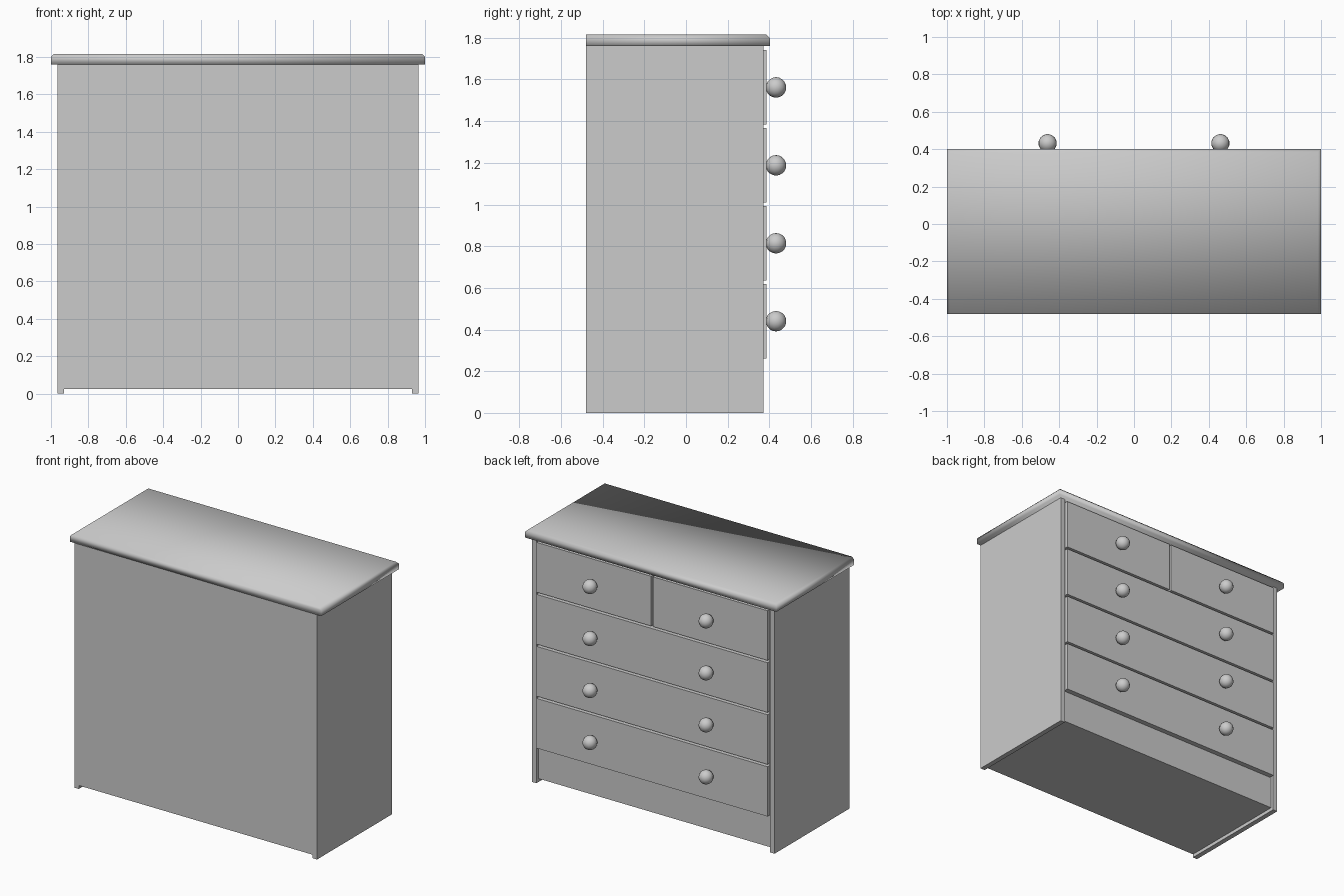
import bpy, bmesh, math

if "Cube" in bpy.data.objects:
    bpy.data.objects.remove(bpy.data.objects["Cube"])

BACK, RECESS, FRONT = -0.481, 0.35, 0.372


def finish(name, bm):
    bmesh.ops.recalc_face_normals(bm, faces=bm.faces[:])
    me = bpy.data.meshes.new(name)
    bm.to_mesh(me)
    bm.free()
    ob = bpy.data.objects.new(name, me)
    bpy.context.collection.objects.link(ob)
    return ob


def add_box(bm, x0, x1, y0, y1, z0, z1):
    verts = bmesh.ops.create_cube(bm, size=1)["verts"]
    for v in verts:
        v.co.x = x1 if v.co.x > 0 else x0
        v.co.y = y1 if v.co.y > 0 else y0
        v.co.z = z1 if v.co.z > 0 else z0
    return verts


def box(name, *dims):
    bm = bmesh.new()
    add_box(bm, *dims)
    return finish(name, bm)


# Carcass: core and two side legs as one shell, the legs reaching further forward
bm = bmesh.new()


def quad(x0, x1, z0, z1):
    return bm.faces.new([bm.verts.new((x, BACK, z))
                         for x, z in ((x0, z0), (x1, z0), (x1, z1), (x0, z1))])


quad(-0.93, 0.93, 0.025, 1.76)
for x0, x1 in ((-0.966, -0.93), (0.93, 0.966)):
    quad(x0, x1, 0, 0.025)
    quad(x0, x1, 0.025, 1.76)
bmesh.ops.remove_doubles(bm, verts=bm.verts[:], dist=1e-4)


def push(faces, dy, keep):
    res = bmesh.ops.extrude_face_region(bm, geom=faces, use_keep_orig=keep)["geom"]
    bmesh.ops.translate(bm, vec=(0, dy, 0),
                        verts=[g for g in res if isinstance(g, bmesh.types.BMVert)])
    if not keep:
        old = [f for f in faces if f.is_valid]
        bmesh.ops.delete(bm, geom=old, context="FACES_ONLY")
    return [g for g in res if isinstance(g, bmesh.types.BMFace)]


caps = push(bm.faces[:], RECESS - BACK, True)
legs = [f for f in caps if abs(f.calc_center_median().x) > 0.9]
push(legs, FRONT - RECESS, False)
bmesh.ops.recalc_face_normals(bm, faces=bm.faces[:])
bmesh.ops.dissolve_limit(bm, angle_limit=math.radians(1),
                         verts=bm.verts[:], edges=bm.edges[:])
finish("carcass", bm)

# Top board: upper edges eased on the two sides and the drawer side
bm = bmesh.new()
add_box(bm, -1, 1, BACK, 0.402, 1.76, 1.816)
edges = [e for e in bm.edges
         if all(v.co.z > 1.8 for v in e.verts) and not all(v.co.y < 0 for v in e.verts)]
bmesh.ops.bevel(bm, geom=edges, offset=0.016, segments=1, affect="EDGES", profile=0.5)
for f in bm.faces:
    f.smooth = True
finish("top_board", bm)

# Drawer fronts: two half-width drawers above three full-width ones, with round knobs
for row in range(4):
    zc = 1.562 - 0.374 * row
    z0, z1 = zc - 0.179, zc + 0.179
    if row == 0:
        box("drawer_front_top_left", -0.92, -0.007, RECESS, 0.387, z0, z1)
        box("drawer_front_top_right", 0.007, 0.92, RECESS, 0.387, z0, z1)
    else:
        box(f"drawer_front_{row}", -0.92, 0.92, RECESS, 0.387, z0, z1)
    for x in (-0.462, 0.462):
        bm = bmesh.new()
        bmesh.ops.create_uvsphere(bm, u_segments=14, v_segments=10, radius=0.049)
        bmesh.ops.translate(bm, vec=(x, 0.432, zc), verts=bm.verts[:])
        for f in bm.faces:
            f.smooth = True
        finish("drawer_knob", bm)
